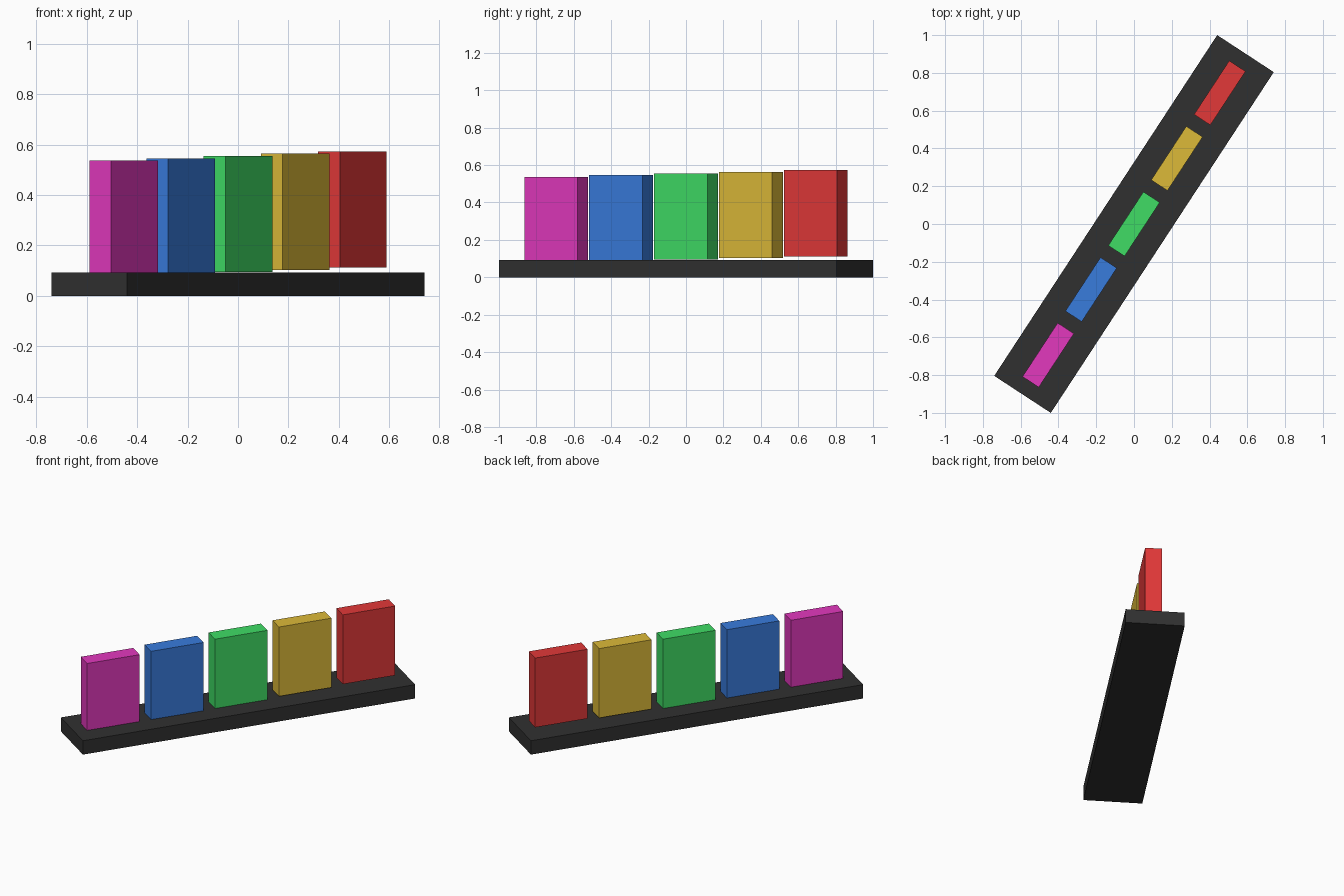
import bpy
from math import cos, sin, radians

if "Cube" in bpy.data.objects:
    bpy.data.objects.remove(bpy.data.objects["Cube"])

ANGLE = radians(56.8)


def box(name, along, z0, z1, length, width, color):
    x, y = along * cos(ANGLE), along * sin(ANGLE)
    bpy.ops.mesh.primitive_cube_add(size=1, location=(x, y, (z0 + z1) / 2),
                                    rotation=(0, 0, ANGLE))
    ob = bpy.context.object
    ob.name = name
    ob.scale = (length, width, z1 - z0)
    bpy.ops.object.transform_apply(location=False, rotation=False, scale=True)
    mat = bpy.data.materials.new(name + "_color")
    mat.diffuse_color = (*color, 1)
    mat.use_nodes = True
    mat.node_tree.nodes["Principled BSDF"].inputs["Base Color"].default_value = mat.diffuse_color
    ob.data.materials.append(mat)


# dark base plank
box("base", 0, 0, 0.092, 2.156, 0.358, (0.03, 0.03, 0.03))

# row of coloured panels, each slightly higher than the last
panels = [
    ("magenta_panel", (0.76, 0.04, 0.51)),
    ("blue_panel", (0.04, 0.20, 0.72)),
    ("green_panel", (0.05, 0.72, 0.13)),
    ("yellow_panel", (0.72, 0.49, 0.04)),
    ("red_panel", (0.76, 0.04, 0.04)),
]
for i, (name, color) in enumerate(panels):
    bottom = 0.094 + 0.009 * (i - 2)
    box(name, 0.4147 * (i - 2), bottom, bottom + 0.461, 0.34, 0.103, color)
